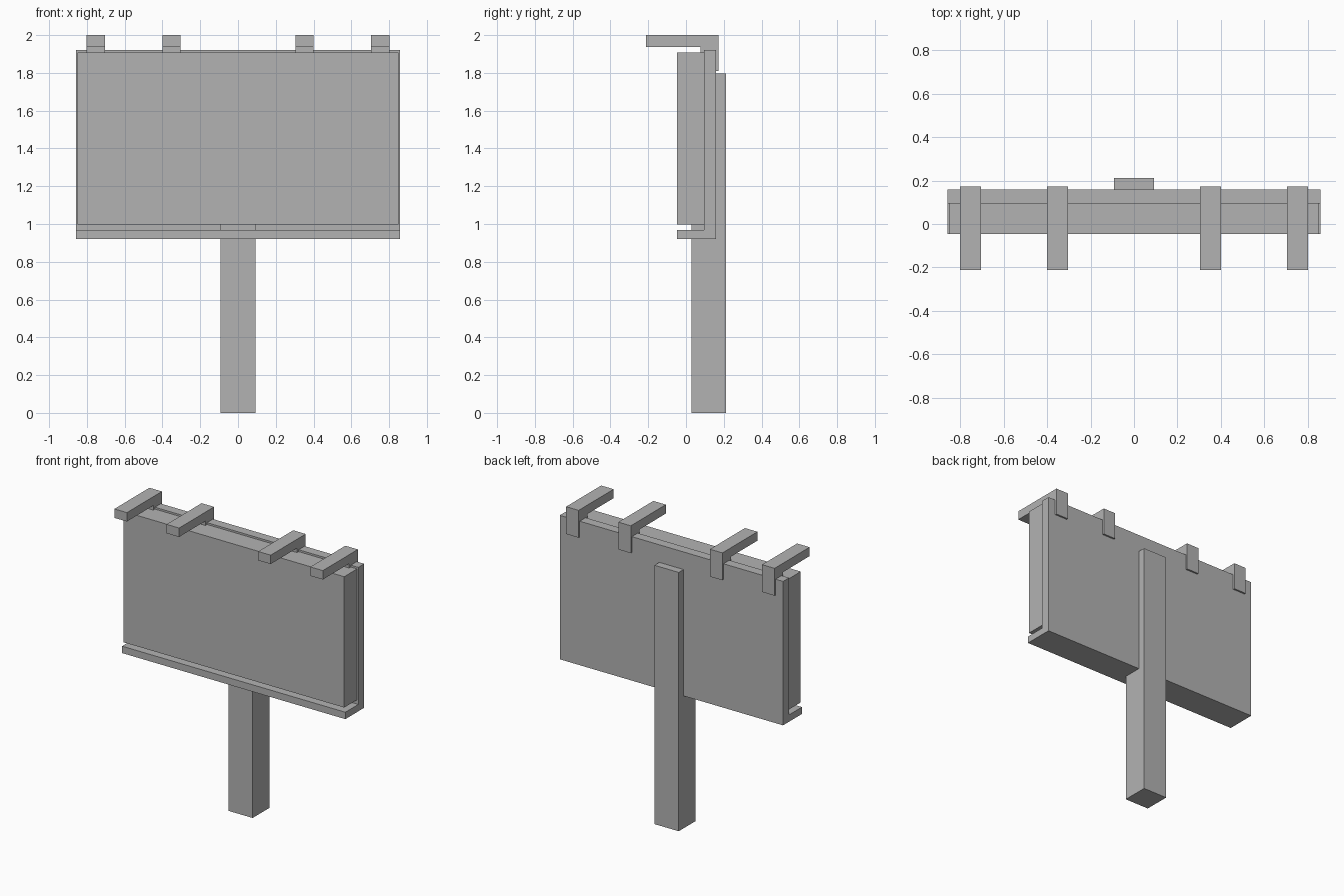
import bpy
import bmesh

default = bpy.data.objects.get("Cube")
if default:
    bpy.data.objects.remove(default, do_unlink=True)

# Single flat grey for the whole model
grey = bpy.data.materials.new("plain grey")
grey.use_nodes = True
colour = (0.45, 0.45, 0.45, 1)
grey.diffuse_color = colour
grey.node_tree.nodes["Principled BSDF"].inputs["Base Color"].default_value = colour


def extrude_profile(name, profile, x0, x1):
    """Extrude a side profile of (y, z) points from x0 to x1."""
    bm = bmesh.new()
    face = bm.faces.new([bm.verts.new((x0, y, z)) for y, z in profile])
    moved = bmesh.ops.extrude_face_region(bm, geom=[face])["geom"]
    verts = [v for v in moved if isinstance(v, bmesh.types.BMVert)]
    bmesh.ops.translate(bm, verts=verts, vec=(x1 - x0, 0, 0))
    bmesh.ops.recalc_face_normals(bm, faces=bm.faces)
    mesh = bpy.data.meshes.new(name)
    bm.to_mesh(mesh)
    bm.free()
    mesh.materials.append(grey)
    obj = bpy.data.objects.new(name, mesh)
    bpy.context.collection.objects.link(obj)
    return obj


def rectangle(y0, y1, z0, z1):
    return [(y0, z0), (y1, z0), (y1, z1), (y0, z1)]


# Square post standing behind the board
extrude_profile("post", rectangle(0.028, 0.213, 0, 1.798), -0.093, 0.093)

# Back board with a ledge along its bottom edge
BACK, INNER, FRONT = 0.16, 0.095, -0.047
extrude_profile("back_frame", [
    (FRONT, 0.92), (BACK, 0.92), (BACK, 1.92),
    (INNER, 1.92), (INNER, 0.968), (FRONT, 0.968)], -0.858, 0.858)

# Thick display panel, slightly inset and raised above the ledge
extrude_profile("display_panel", rectangle(FRONT, INNER, 0.998, 1.907), -0.849, 0.849)

# Hooked lamp arms clipped over the top edge, mirrored in pairs
hook = [(-0.213, 1.938), (0.077, 1.938), (0.077, 1.81),
        (0.172, 1.81), (0.172, 2.0), (-0.213, 2.0)]
for side, sign in (("left", 1), ("right", -1)):
    for place, centre in (("inner", 0.352), ("outer", 0.753)):
        x = sign * centre
        extrude_profile(f"lamp_arm_{place}_{side}", hook, x - 0.048, x + 0.048)
